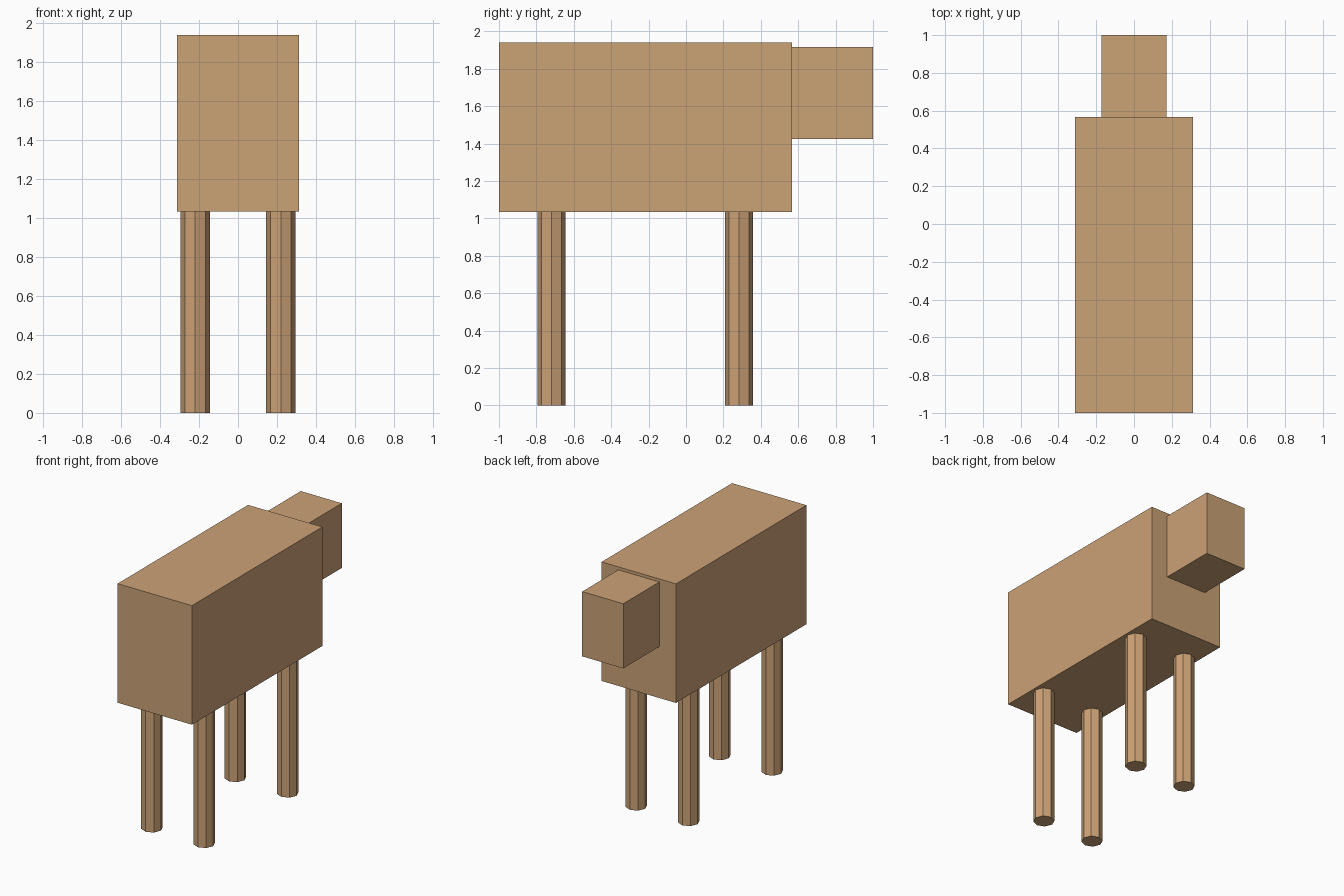
import bpy

default = bpy.data.objects.get("Cube")
if default:
    bpy.data.objects.remove(default, do_unlink=True)

# One tan colour for the whole animal
tan = bpy.data.materials.new("tan hide")
tan.use_nodes = True
colour = (0.6, 0.36, 0.18, 1)
tan.diffuse_color = colour
tan.node_tree.nodes["Principled BSDF"].inputs["Base Color"].default_value = colour


def finish(name):
    obj = bpy.context.object
    obj.name = obj.data.name = name
    obj.data.materials.append(tan)
    return obj


def box(name, width, y_range, z_range):
    (y0, y1), (z0, z1) = y_range, z_range
    bpy.ops.mesh.primitive_cube_add(size=1, location=(0, (y0 + y1) / 2, (z0 + z1) / 2))
    obj = finish(name)
    obj.scale = (width, y1 - y0, z1 - z0)
    bpy.ops.object.transform_apply(location=False, rotation=False, scale=True)


BELLY = 1.035

# Body and head
box("body", 0.625, (-1, 0.567), (BELLY, 1.94))
box("head", 0.345, (0.567, 1), (1.425, 1.917))

# Four octagonal legs
for side, x in (("left", 0.22), ("right", -0.22)):
    for end, y in (("front", -0.72), ("back", 0.283)):
        bpy.ops.mesh.primitive_cylinder_add(
            vertices=8, radius=0.075, depth=BELLY, location=(x, y, BELLY / 2))
        finish(f"{end}_{side}_leg")
